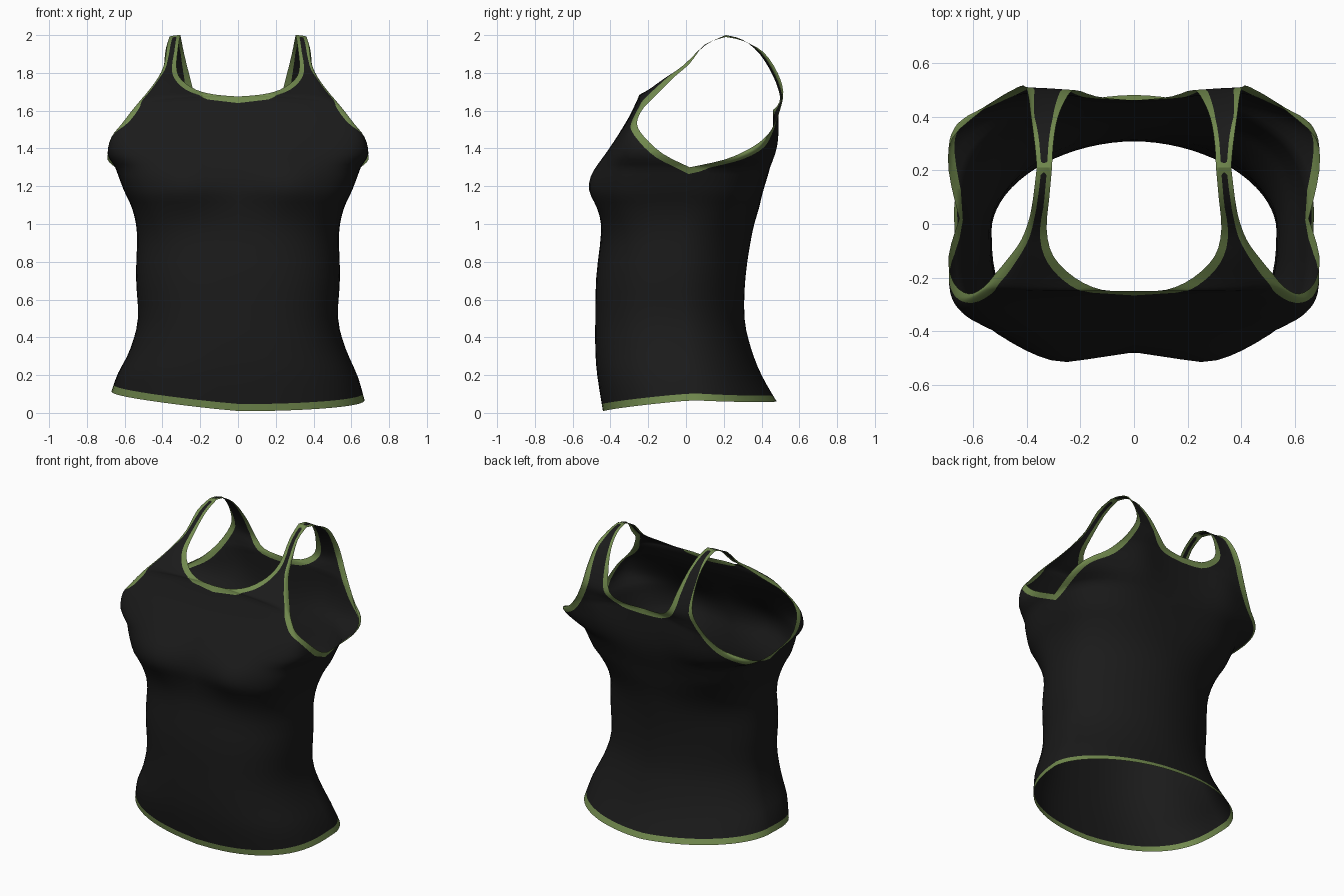
import bpy, bmesh
from math import sin, cos, pi, exp
from mathutils import Vector as V
from mathutils.geometry import intersect_point_line

if "Cube" in bpy.data.objects:
    bpy.data.objects.remove(bpy.data.objects["Cube"], do_unlink=True)

COLS, STEPS = 18, 3


def material(name, rgb):
    m = bpy.data.materials.new(name)
    m.use_nodes = True
    m.diffuse_color = (*rgb, 1)
    node = m.node_tree.nodes["Principled BSDF"]
    node.inputs["Base Color"].default_value = (*rgb, 1)
    node.inputs["Roughness"].default_value = 0.9
    return m


def spline(pts):
    """Smooth curve through the points."""
    out = []
    for i in range(len(pts) - 1):
        a, b, c, d = (pts[min(max(i + k, 0), len(pts) - 1)] for k in (-1, 0, 1, 2))
        for s in range(STEPS):
            t = s / STEPS
            out.append(b + (c - a) * t / 2 + (a * 2 - b * 5 + c * 4 - d) * t**2 / 2
                       + (b * 3 - a - c * 3 + d) * t**3 / 2)
    return out + [pts[-1]]


def split_spline(pts, k):
    """Two smooth curves with a corner at point k."""
    return spline(pts[:k + 1]) + spline(pts[k:])[1:]


# Torso rows: height, half width, side y, front y, back y
torso = [
    (.2, .635, .03, -.47, .4), (.34, .57, 0, -.48, .345),
    (.5, .53, -.02, -.48, .31), (.72, .54, -.03, -.475, .315),
    (.95, .535, -.03, -.45, .35), (1.08, .56, -.02, -.46, .385),
    (1.18, .605, 0, -.475, .41)]
hem_side = (.67, .05, .09)

# Upper rows: centre or neck edge, then armhole edge
front_top = [
    ((0, -.46, 1.28), (.65, .02, 1.3)), ((0, -.42, 1.37), (.69, -.12, 1.37)),
    ((0, -.36, 1.47), (.67, -.22, 1.46)), ((0, -.3, 1.57), (.615, -.26, 1.53)),
    ((0, -.25, 1.675), (.56, -.235, 1.6)), ((.12, -.245, 1.685), (.52, -.19, 1.65)),
    ((.22, -.2, 1.71), (.47, -.13, 1.71)), ((.3, -.12, 1.765), (.42, -.06, 1.78)),
    ((.325, -.02, 1.83), (.39, .02, 1.85)), ((.315, .1, 1.945), (.375, .1, 1.95)),
    ((.305, .21, 2), (.362, .21, 1.99))]
back_top = [
    ((0, .44, 1.28), (.65, .02, 1.3)), ((0, .455, 1.36), (.69, .2, 1.34)),
    ((0, .46, 1.44), (.675, .32, 1.39)), ((0, .46, 1.52), (.58, .41, 1.45)),
    ((0, .46, 1.605), (.51, .465, 1.52)), ((.14, .47, 1.615), (.45, .5, 1.61)),
    ((.22, .49, 1.67), (.41, .515, 1.7)), ((.255, .46, 1.78), (.395, .485, 1.8)),
    ((.285, .39, 1.9), (.385, .41, 1.91)), ((.3, .3, 1.975), (.37, .3, 1.97)),
    ((.305, .21, 2), (.362, .21, 1.99))]

front = [((0, -.44, .01), hem_side)] + [((0, f, z), (x, s, z)) for z, x, s, f, b in torso] + front_top
back = [((0, .48, .06), hem_side)] + [((0, b, z), (x, s, z)) for z, x, s, f, b in torso] + back_top
underarm = len(torso) + 1
neck = underarm + 4


def bump(x, z, cx, cz, sx, sz):
    return exp(-((x - cx) / sx)**2 - ((z - cz) / sz)**2)


def panel(bm, rows, waist_power, chest_power, side, mirror):
    """Quarter of the garment, rounded from the centre to the side."""
    inner = split_spline([V(r[0]) for r in rows], neck)
    outer = split_spline([V(r[1]) for r in rows], underarm)
    grid = []
    for a, b in zip(inner, outer):
        rise = min(max((a.z - .9) / .25, 0), 1)
        power = waist_power + (chest_power - waist_power) * rise
        line = []
        for i in range(COLS + 1):
            t = i / COLS
            sx = sin(t * pi / 2)**power
            cy = max(cos(t * pi / 2), 0)**power if i < COLS else 0
            x = a.x + (b.x - a.x) * sx
            y = b.y + (a.y - b.y) * cy
            z = a.z + (b.z - a.z) * t
            fade = 1 - t**4
            if side < 0:    # bust
                y -= .045 * fade * bump(x, z, .27, 1.21, .16, .13)
            else:           # shoulder blades
                y += .035 * fade * bump(x, z, .34, 1.48, .16, .2)
            line.append(bm.verts.new((x * mirror, y, z)))
        grid.append(line)
    for r, s in zip(grid, grid[1:]):
        for i in range(COLS):
            quad = (r[i], r[i + 1], s[i + 1], s[i])
            bm.faces.new(quad if side * mirror < 0 else quad[::-1])


# Fabric shell
bm = bmesh.new()
for mirror in (1, -1):
    panel(bm, front, .77, .52, -1, mirror)
    panel(bm, back, 1.06, .74, 1, mirror)
bmesh.ops.remove_doubles(bm, verts=bm.verts[:], dist=1e-4)
for v in bm.verts:  # hem hangs slightly lower on one side
    if v.co.z < .3:
        v.co.z -= .05 * v.co.x * (1 - v.co.z / .3)
bmesh.ops.triangulate(bm, faces=bm.faces[:])

# Distance of every point to the nearest open edge, in trim widths
borders = [(e.verts[0].co.copy(), e.verts[1].co.copy()) for e in bm.edges if e.is_boundary]


def trim_distance(p):
    best = 1.0
    for a, b in borders:
        if (a - p).length_squared < .04:
            q, f = intersect_point_line(p, a, b)
            q = a if f < 0 else b if f > 1 else q
            best = min(best, (q - p).length)
    strap = min(max((p.z - 1.7) / .2, 0), 1)
    return best / (.038 - .02 * strap)


dist = {v: trim_distance(v.co) for v in bm.verts}

# Cut the shell along the inner line of the trim
cuts = []
for e in bm.edges[:]:
    a, b = e.verts
    da, db = dist[a], dist[b]
    if (da - 1) * (db - 1) < 0:
        f = (1 - da) / (db - da)
        new_edge, v = bmesh.utils.edge_split(e, a, min(max(f, .01), .99))
        dist[v] = 1.0
        cuts.append(v)
bmesh.ops.connect_verts(bm, verts=cuts)
for f in bm.faces:
    f.material_index = 1 if sum(dist[v] for v in f.verts) / len(f.verts) < 1 else 0
    f.smooth = True

mesh = bpy.data.meshes.new("tank_top")
bm.to_mesh(mesh)
bm.free()
mesh.materials.append(material("black fabric", (.0105, .0105, .0105)))
mesh.materials.append(material("olive green trim", (.165, .25, .075)))
top = bpy.data.objects.new("tank_top", mesh)
bpy.context.collection.objects.link(top)
